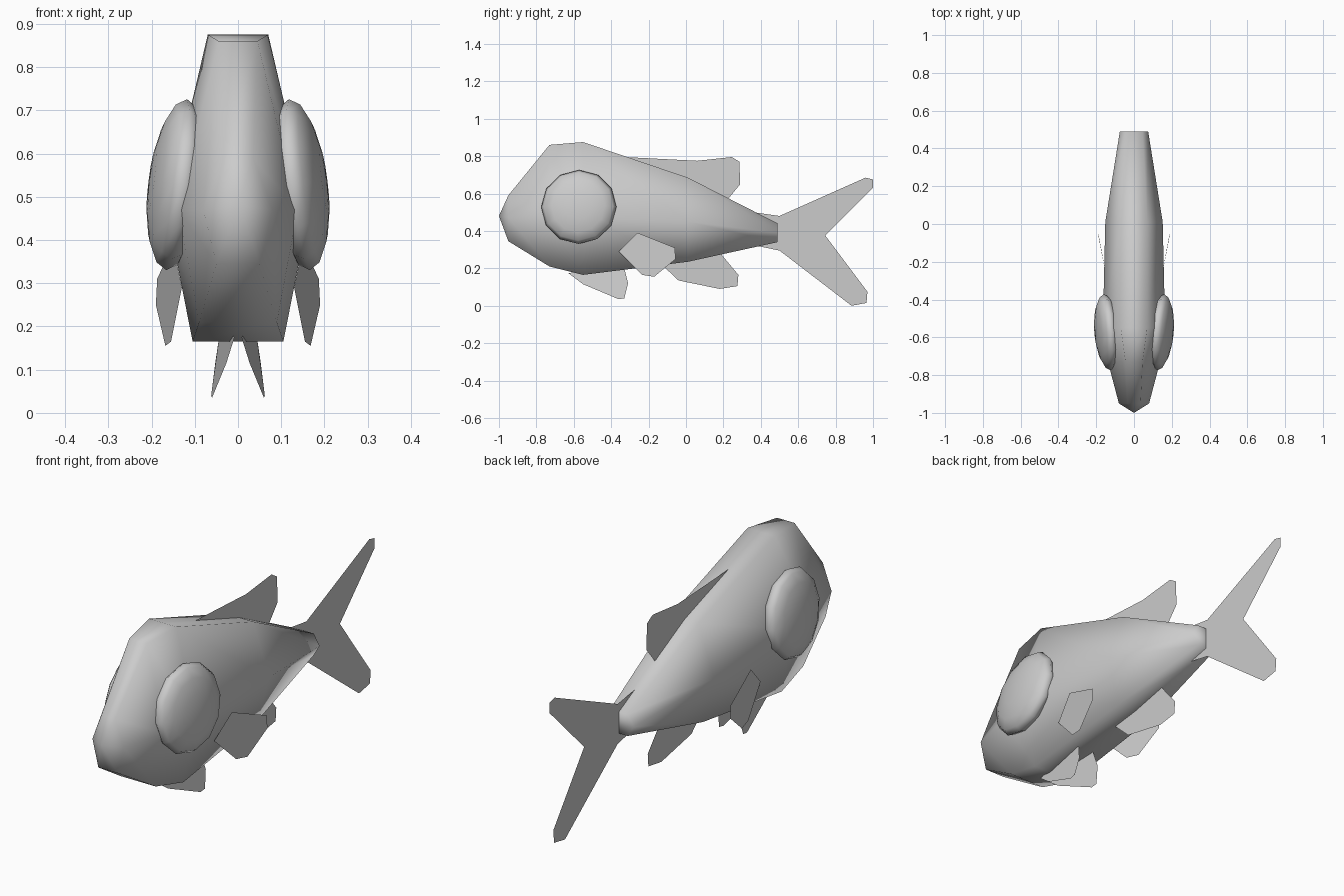
import bpy, bmesh
from math import radians
from mathutils import Matrix

if "Cube" in bpy.data.objects:
    bpy.data.objects.remove(bpy.data.objects["Cube"])


def finish(name, bm, smooth=False):
    bmesh.ops.recalc_face_normals(bm, faces=bm.faces)
    for f in bm.faces:
        f.smooth = smooth
    me = bpy.data.meshes.new(name)
    bm.to_mesh(me)
    bm.free()
    ob = bpy.data.objects.new(name, me)
    bpy.context.collection.objects.link(ob)
    return ob


def fin(name, pts, sign=1):
    bm = bmesh.new()
    bm.faces.new([bm.verts.new((sign * x, y, z)) for x, y, z in pts])
    return finish(name, bm)


# Body: hexagonal sections along y
# y, top half-width, top z, mid half-width, mid z, bottom half-width, bottom z
sections = [
    (-0.95, 0.035, 0.59, 0.08, 0.47, 0.05, 0.345),
    (-0.73, 0.045, 0.86, 0.138, 0.47, 0.09, 0.21),
    (-0.55, 0.07, 0.875, 0.165, 0.47, 0.105, 0.165),
    (0.01, 0.07, 0.685, 0.152, 0.45, 0.095, 0.235),
    (0.49, 0.045, 0.44, 0.075, 0.39, 0.045, 0.34),
]
bm = bmesh.new()
rings = []
for y, tw, tz, mw, mz, bw, bz in sections:
    loop = [(tw, tz), (mw, mz), (bw, bz), (-bw, bz), (-mw, mz), (-tw, tz)]
    rings.append([bm.verts.new((x, y, z)) for x, z in loop])
for a, b in zip(rings, rings[1:]):
    for i in range(6):
        j = (i + 1) % 6
        bm.faces.new((a[i], a[j], b[j], b[i]))
nose = bm.verts.new((0, -1, 0.48))
for i in range(6):
    bm.faces.new((nose, rings[0][(i + 1) % 6], rings[0][i]))
bm.faces.new(rings[-1])
finish("body", bm, True)

for side, s in (("left", -1), ("right", 1)):
    # Eye: flattened sphere leaning with the flank
    bm = bmesh.new()
    bmesh.ops.create_uvsphere(bm, u_segments=12, v_segments=8, radius=1)
    m = (Matrix.Translation((s * 0.142, -0.573, 0.528))
         @ Matrix.Rotation(s * radians(-5), 4, 'Z')
         @ Matrix.Rotation(s * radians(-7), 4, 'Y')
         @ Matrix.Diagonal((0.064, 0.202, 0.199, 1))
         @ Matrix.Rotation(radians(90), 4, 'Y'))
    bmesh.ops.transform(bm, matrix=m, verts=bm.verts)
    finish(side + "_eye", bm, True)

    # Paired fins
    fin(side + "_pectoral_fin", [
        (0.13, -0.36, 0.29), (0.155, -0.235, 0.165), (0.168, -0.17, 0.155),
        (0.19, -0.055, 0.25), (0.187, -0.06, 0.31), (0.15, -0.26, 0.39)], s)
    fin(side + "_pelvic_fin", [
        (0.008, -0.63, 0.175), (0.027, -0.55, 0.115), (0.06, -0.36, 0.035),
        (0.062, -0.33, 0.04), (0.052, -0.31, 0.12), (0.04, -0.33, 0.2)], s)

# Fins on the centre plane
centre_fins = {
    "dorsal_fin": [(-0.33, 0.795), (0.06, 0.775), (0.245, 0.795), (0.285, 0.77),
                   (0.29, 0.65), (0.22, 0.565), (0, 0.66)],
    "anal_fin": [(-0.13, 0.22), (-0.04, 0.135), (0.18, 0.09), (0.275, 0.105),
                 (0.28, 0.165), (0.18, 0.285)],
    "tail_fin": [(0.36, 0.5), (0.5, 0.48), (0.96, 0.685), (1, 0.675),
                 (1, 0.63), (0.745, 0.375), (0.97, 0.075), (0.965, 0.015),
                 (0.885, 0.0), (0.5, 0.295), (0.38, 0.32)],
}
for name, pts in centre_fins.items():
    fin(name, [(0, y, z) for y, z in pts])
